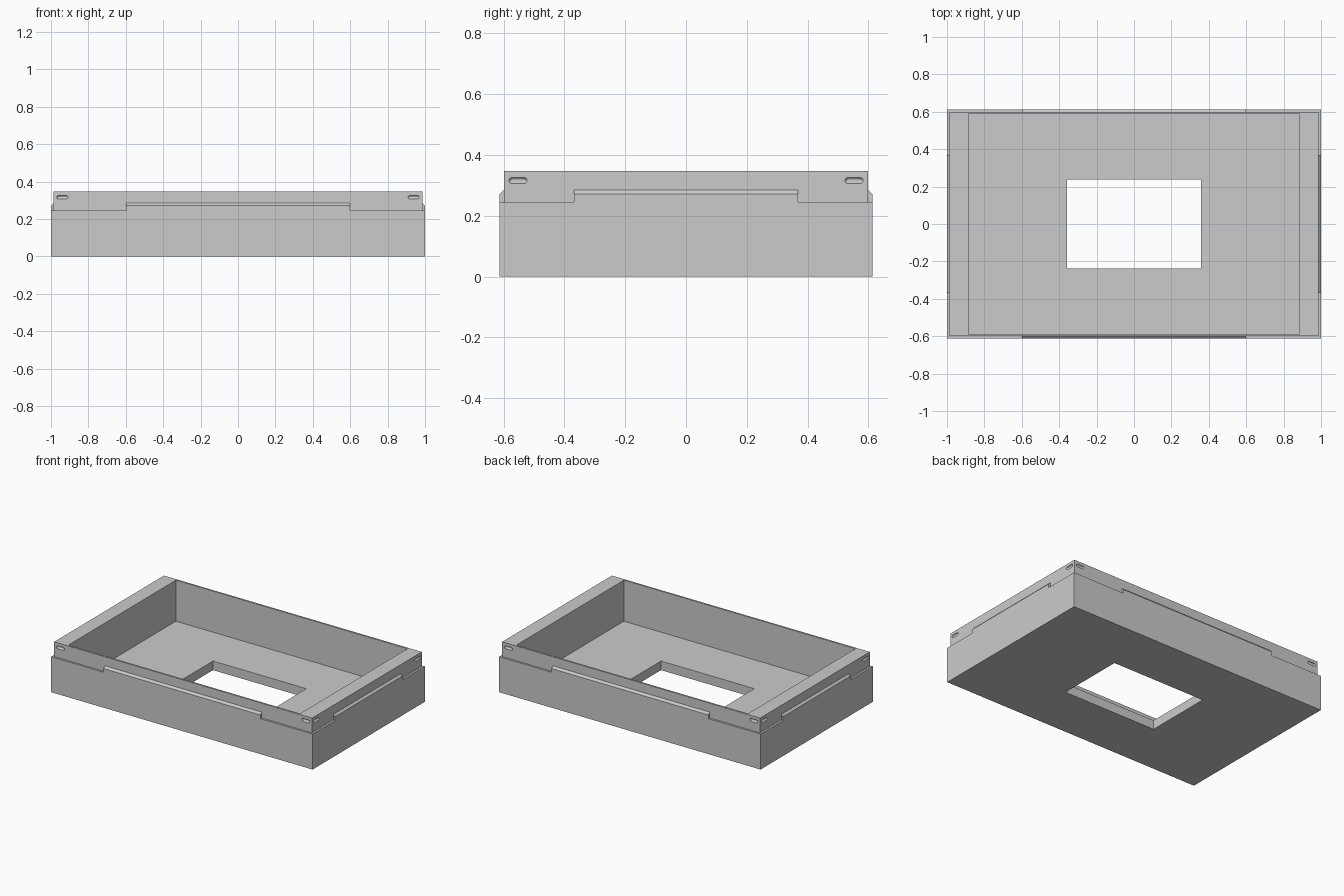
import bpy, bmesh, math
from mathutils import Matrix

cube = bpy.data.objects.get("Cube")
if cube:
    bpy.data.objects.remove(cube, do_unlink=True)

# Main dimensions (half sizes and heights)
OUT_X, OUT_Y = 1.0, 0.613
STEP = 0.0135
UP_X, UP_Y = OUT_X - STEP, OUT_Y - STEP
CAV_X, CAV_Y = 0.886, 0.587
HOLE_X, HOLE_Y = 0.357, 0.237
FLOOR, LEDGE, TOP = 0.063, 0.245, 0.347

grey = bpy.data.materials.new("light grey")
grey.use_nodes = True
GREY = (0.6, 0.6, 0.6, 1)
grey.diffuse_color = GREY
grey.node_tree.nodes["Principled BSDF"].inputs["Base Color"].default_value = GREY


def finish(bm, name):
    bmesh.ops.recalc_face_normals(bm, faces=bm.faces)
    mesh = bpy.data.meshes.new(name)
    bm.to_mesh(mesh)
    bm.free()
    mesh.materials.append(grey)
    obj = bpy.data.objects.new(name, mesh)
    bpy.context.collection.objects.link(obj)
    return obj


# Tray: rectangular rings swept around the wall section and closed on themselves
section = [(OUT_X, OUT_Y, 0), (OUT_X, OUT_Y, LEDGE), (UP_X, UP_Y, LEDGE),
           (UP_X, UP_Y, TOP), (CAV_X, CAV_Y, TOP), (CAV_X, CAV_Y, FLOOR),
           (HOLE_X, HOLE_Y, FLOOR), (HOLE_X, HOLE_Y, 0)]
bm = bmesh.new()
rings = [[bm.verts.new((sx * x, sy * y, z))
          for sx, sy in ((-1, -1), (1, -1), (1, 1), (-1, 1))]
         for x, y, z in section]
for i, ring in enumerate(rings):
    following = rings[(i + 1) % len(rings)]
    for k in range(4):
        n = (k + 1) % 4
        bm.faces.new((ring[k], ring[n], following[n], following[k]))
tray = finish(bm, "tray")

# Chamfered tabs on the ledge, one in the middle of each side
SIDES = {"front": (0, OUT_Y, 0.6, 0.9385), "left": (1, OUT_X, 0.368, 0.553),
         "back": (2, OUT_Y, 0.6, 0.9385), "right": (3, OUT_X, 0.368, 0.553)}
for side, (turn, reach, half, _) in SIDES.items():
    profile = [(reach, LEDGE), (reach, 0.271),
               (reach - STEP, 0.285), (reach - STEP, LEDGE)]
    bm = bmesh.new()
    ends = [[bm.verts.new((x, -y, z)) for y, z in profile] for x in (-half, half)]
    for end in ends:
        bm.faces.new(end)
    for k in range(4):
        n = (k + 1) % 4
        bm.faces.new((ends[0][k], ends[0][n], ends[1][n], ends[1][k]))
    bm.transform(Matrix.Rotation(turn * math.pi / 2, 4, "Z"))
    finish(bm, side + "_tab")

# Rounded grooves near the corners, two per side
RADIUS, STRETCH, GROOVE_Z = 0.0104, 0.0195, 0.316
bm = bmesh.new()
for turn, reach, _, offset in SIDES.values():
    for sign in (-1, 1):
        ball = bmesh.ops.create_uvsphere(bm, u_segments=12, v_segments=9,
                                         radius=RADIUS)["verts"]
        for v in ball:
            v.co.z += math.copysign(STRETCH, v.co.z)
        place = (Matrix.Rotation(turn * math.pi / 2, 4, "Z")
                 @ Matrix.Translation((sign * offset, STEP - reach, GROOVE_Z))
                 @ Matrix.Rotation(math.pi / 2, 4, "Y")
                 @ Matrix.Rotation(math.pi / 12, 4, "Z"))
        bmesh.ops.transform(bm, matrix=place, verts=ball)
cutter = finish(bm, "groove_cutter")
cutter.hide_render = True

cut = tray.modifiers.new("grooves", "BOOLEAN")
cut.operation = "DIFFERENCE"
cut.solver = "EXACT"
cut.object = cutter
bpy.context.view_layer.objects.active = tray
bpy.ops.object.modifier_apply(modifier=cut.name)
bpy.data.objects.remove(cutter, do_unlink=True)
